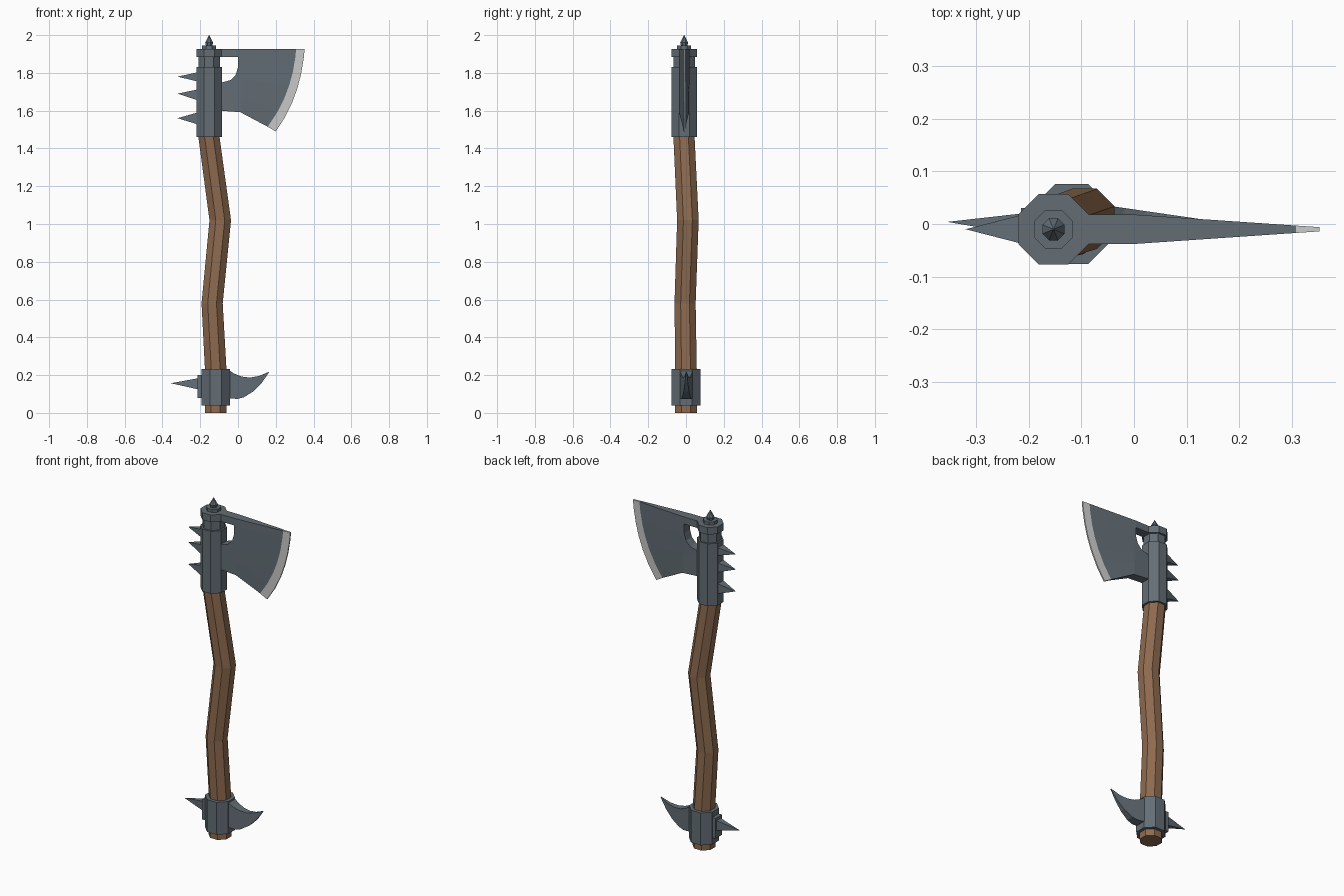
import bpy, bmesh, math
from mathutils import Vector

if "Cube" in bpy.data.objects:
    bpy.data.objects.remove(bpy.data.objects["Cube"])


def material(name, rgb):
    m = bpy.data.materials.new(name)
    m.diffuse_color = (*rgb, 1)
    m.use_nodes = True
    m.node_tree.nodes["Principled BSDF"].inputs["Base Color"].default_value = m.diffuse_color
    return m


METAL = material("dark steel", (0.125, 0.155, 0.178))
WOOD = material("brown wood", (0.27, 0.145, 0.078))
EDGE = material("bright sharpened steel", (0.60, 0.60, 0.60))


def finish(bm, name, mat):
    bmesh.ops.recalc_face_normals(bm, faces=bm.faces)
    me = bpy.data.meshes.new(name)
    bm.to_mesh(me)
    bm.free()
    me.materials.append(mat)
    ob = bpy.data.objects.new(name, me)
    bpy.context.collection.objects.link(ob)
    return ob


def tube(name, rings, mat, n=8):
    """Octagonal loft through rings (x, y, z, half width across flats)."""
    bm = bmesh.new()
    loops = []
    for x, y, z, a in rings:
        r = a / math.cos(math.pi / n)
        angles = [(i + 0.5) * 2 * math.pi / n for i in range(n)]
        loops.append([bm.verts.new((x + r * math.cos(t), y + r * math.sin(t), z)) for t in angles])
    for lo, hi in zip(loops, loops[1:]):
        for i in range(n):
            j = (i + 1) % n
            bm.faces.new((lo[i], lo[j], hi[j], hi[i]))
    bm.faces.new(loops[0][::-1])
    bm.faces.new(loops[-1])
    return finish(bm, name, mat)


def plate(name, rows, half, yc, mat):
    """Solid from a grid of (x, z) points; half(x, z) is half its thickness."""
    bm = bmesh.new()
    sides = [[[bm.verts.new((x, yc + s * half(x, z), z)) for x, z in row] for row in rows]
             for s in (-1, 1)]
    nr, nc = len(rows), len(rows[0])
    for g in sides:
        for i in range(nr - 1):
            for j in range(nc - 1):
                bm.faces.new((g[i][j], g[i][j + 1], g[i + 1][j + 1], g[i + 1][j]))
    rim = ([(0, j) for j in range(nc)] + [(i, nc - 1) for i in range(1, nr)]
           + [(nr - 1, j) for j in range(nc - 2, -1, -1)] + [(i, 0) for i in range(nr - 2, 0, -1)])
    f, b = sides
    for (i, j), (k, l) in zip(rim, rim[1:] + rim[:1]):
        bm.faces.new((f[i][j], f[k][l], b[k][l], b[i][j]))
    return finish(bm, name, mat)


def side_spike(name, x0, zlo, zhi, hy, yc, tip):
    """Four-sided spike pointing to -x."""
    bm = bmesh.new()
    base = [bm.verts.new((x0, yc + sy * hy, z)) for sy, z in ((-1, zlo), (1, zlo), (1, zhi), (-1, zhi))]
    apex = bm.verts.new(tip)
    bm.faces.new(base)
    for i in range(4):
        bm.faces.new((base[i], base[(i + 1) % 4], apex))
    return finish(bm, name, METAL)


def bezier(p, c, q, t):
    p, c, q = Vector(p), Vector(c), Vector(q)
    return tuple(p * (1 - t) ** 2 + c * 2 * t * (1 - t) + q * t * t)


# Crooked wooden handle
tube("handle", [(-0.118, 0, 0, 0.058), (-0.118, 0, 0.23, 0.057), (-0.137, -0.005, 0.58, 0.056),
                (-0.094, 0.01, 1.02, 0.057), (-0.155, -0.011, 1.47, 0.056)], WOOD)

# Head socket, with a neck groove, cap and top spike
HX, HY = -0.153, -0.01
tube("head_socket", [(HX, HY, 1.46, 0.067), (HX, HY, 1.83, 0.067), (HX, HY, 1.83, 0.057),
                     (HX, HY, 1.885, 0.057), (HX, HY, 1.885, 0.067), (HX, HY, 1.927, 0.067)], METAL)
tube("top_disc", [(HX, HY, 1.92, 0.037), (HX, HY, 1.945, 0.037)], METAL)
tube("top_spike", [(HX, HY, 1.94, 0.016), (HX, HY, 1.96, 0.021), (HX, HY, 2.0, 0.0005)], METAL)

# Axe blade: rows run from the cutout to the inside of the sharpened edge
inner = [(0.0, 1.927), (0.0, 1.885), (0.0, 1.83), (-0.012, 1.79), (-0.04, 1.762), (-0.1, 1.745), (-0.1, 1.60)]
mid_z = [1.927, 1.885, 1.82, 1.77, 1.72, 1.67, 1.592]
steps = [0, 0.1, 0.27, 0.43, 0.6, 0.8, 1]
edge_in = [bezier((0.308, 1.927), (0.29, 1.69), (0.157, 1.515), t) for t in steps]
edge_out = [bezier((0.353, 1.927), (0.333, 1.67), (0.20, 1.49), t) for t in steps]


def blade_half(x, z):
    end = 0.157 + 0.151 * min(1, max(0, (z - 1.515) / 0.41)) ** 0.7
    return 0.028 - 0.021 * min(1, max(0, x / end))


plate("axe_blade", [[p, (0.012, m), e] for p, m, e in zip(inner, mid_z, edge_in)],
      blade_half, HY, METAL)
plate("sharpened_edge", [[a, b] for a, b in zip(edge_in, edge_out)],
      lambda x, z: 0.007 if (x, z) in edge_in else 0.004, HY, EDGE)
plate("blade_top_bar", [[(-0.12, 1.927), (0, 1.927)], [(-0.12, 1.885), (0, 1.885)]],
      lambda x, z: 0.028, HY, METAL)

# Three spikes on the back of the head
for k, (lo, hi, tip) in enumerate([(1.755, 1.803, 1.78), (1.655, 1.712, 1.69), (1.528, 1.59, 1.56)]):
    side_spike(f"back_spike_{k + 1}", -0.215, lo, hi, 0.027, HY, (-0.32, HY, tip))

# Lower collar with back plate and spike
tube("lower_collar", [(-0.118, 0, 0.04, 0.076), (-0.118, 0, 0.232, 0.076)], METAL)
plate("lower_back_plate", [[(-0.215, 0.20), (-0.19, 0.20)], [(-0.215, 0.08), (-0.19, 0.08)]],
      lambda x, z: 0.03, 0, METAL)
side_spike("lower_back_spike", -0.213, 0.125, 0.183, 0.02, 0, (-0.355, 0.004, 0.157))

# Curved hook on the lower collar
upper = [(-0.05, 0.228), (-0.02, 0.208), (0.02, 0.192), (0.063, 0.187), (0.11, 0.195), (0.163, 0.217)]
lower = [(-0.05, 0.078), (-0.005, 0.074), (0.03, 0.082), (0.08, 0.113), (0.125, 0.158), (0.163, 0.213)]
plate("lower_hook", [[u, l] for u, l in zip(upper, lower)],
      lambda x, z: 0.033 - 0.031 * (x + 0.05) / 0.213, 0.002, METAL)
